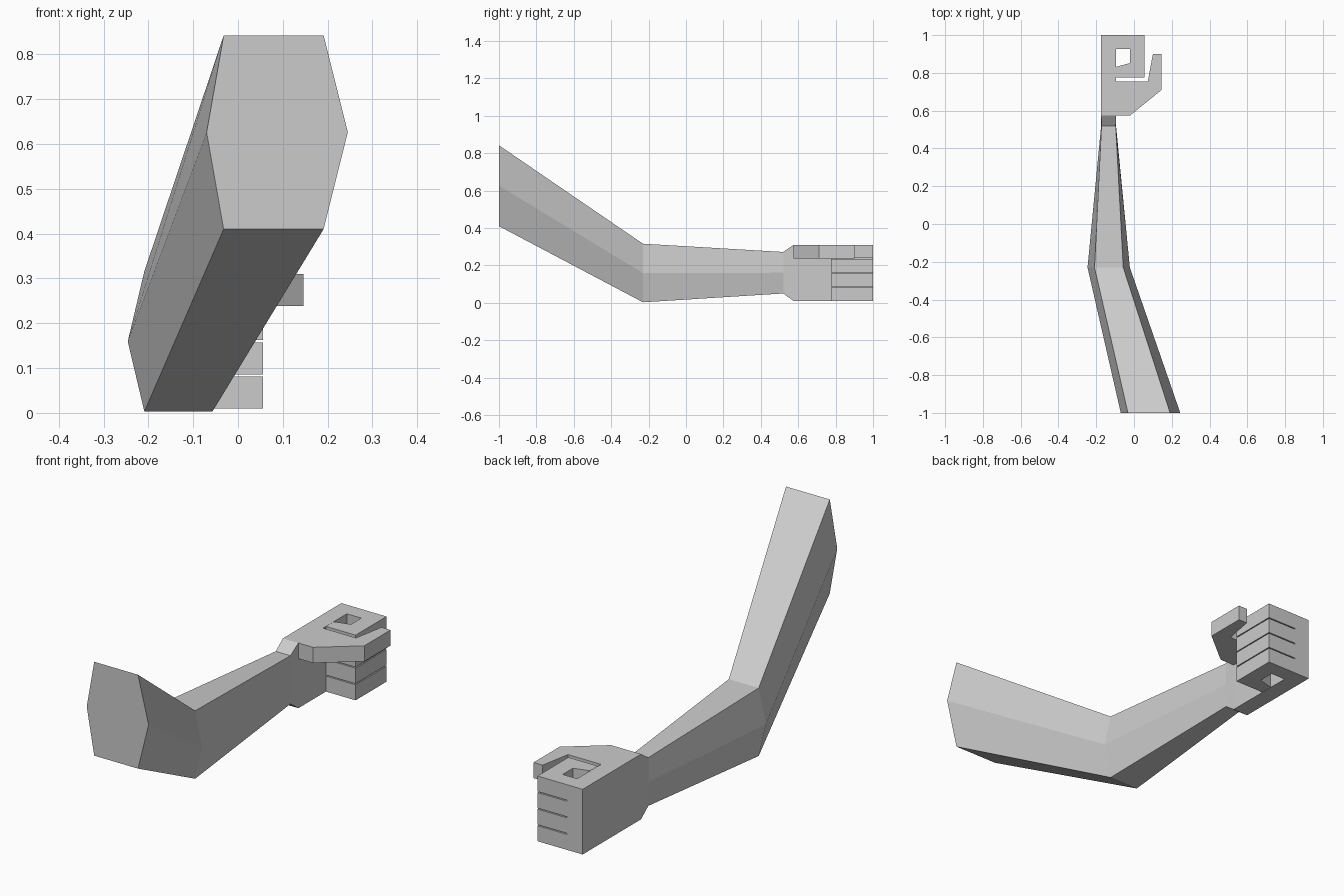
import bpy, bmesh
from mathutils import Vector

if "Cube" in bpy.data.objects:
    bpy.data.objects.remove(bpy.data.objects["Cube"])


def finish(name, bm):
    bmesh.ops.recalc_face_normals(bm, faces=bm.faces)
    mesh = bpy.data.meshes.new(name)
    bm.to_mesh(mesh)
    bm.free()
    obj = bpy.data.objects.new(name, mesh)
    bpy.context.collection.objects.link(obj)
    return obj


def loft(name, sections):
    """Six-sided tube; section = y, outer x range, flat x range, z range."""
    bm = bmesh.new()
    rings = []
    for y, (xa, xb), (fa, fb), (z0, z1) in sections:
        zm = (z0 + z1) / 2
        pts = [(fa, z0), (fb, z0), (xb, zm), (fb, z1), (fa, z1), (xa, zm)]
        rings.append([bm.verts.new((x, y, z)) for x, z in pts])
    for a, b in zip(rings, rings[1:]):
        for i in range(6):
            j = (i + 1) % 6
            bm.faces.new((a[i], a[j], b[j], b[i]))
    bm.faces.new(rings[0])
    bm.faces.new(rings[-1])
    return finish(name, bm)


def slab(name, outline, z0, z1):
    """Top-view outline extruded between two heights."""
    bm = bmesh.new()
    face = bm.faces.new([bm.verts.new((x, y, z0)) for x, y in outline])
    ext = bmesh.ops.extrude_face_region(bm, geom=[face], use_keep_orig=True)
    verts = [g for g in ext["geom"] if isinstance(g, bmesh.types.BMVert)]
    bmesh.ops.translate(bm, verts=verts, vec=Vector((0, 0, z1 - z0)))
    return finish(name, bm)


# Upper arm, forearm, wrist flare and palm in one tapered tube
PX = (-0.174, -0.095)
loft("arm_and_palm", [
    (-1.0, (-0.07, 0.245), (-0.032, 0.191), (0.41, 0.842)),
    (-0.23, (-0.246, -0.022), (-0.209, -0.057), (0.003, 0.316)),
    (0.52, PX, (-0.172, -0.097), (0.05, 0.272)),
    (0.575, PX, PX, (0.01, 0.31)),
    (1.0, PX, PX, (0.01, 0.31)),
])

# Four fingers curled back to the palm, separated by thin slits
finger = [(-0.095, 1.0), (0.056, 1.0), (0.056, 0.775), (-0.094, 0.775),
          (-0.094, 0.832), (-0.021, 0.852), (-0.021, 0.927), (-0.095, 0.927)]
for i in range(4):
    z = 0.01 + i * 0.0762
    slab(f"finger_{i + 1}", finger, z, z + 0.0714)

# Hooked thumb beside the index finger
thumb = [(-0.095, 0.575), (-0.02, 0.575), (0.146, 0.71), (0.146, 0.9),
         (0.1, 0.9), (0.073, 0.754), (-0.095, 0.754)]
slab("thumb", thumb, 0.238, 0.31)
